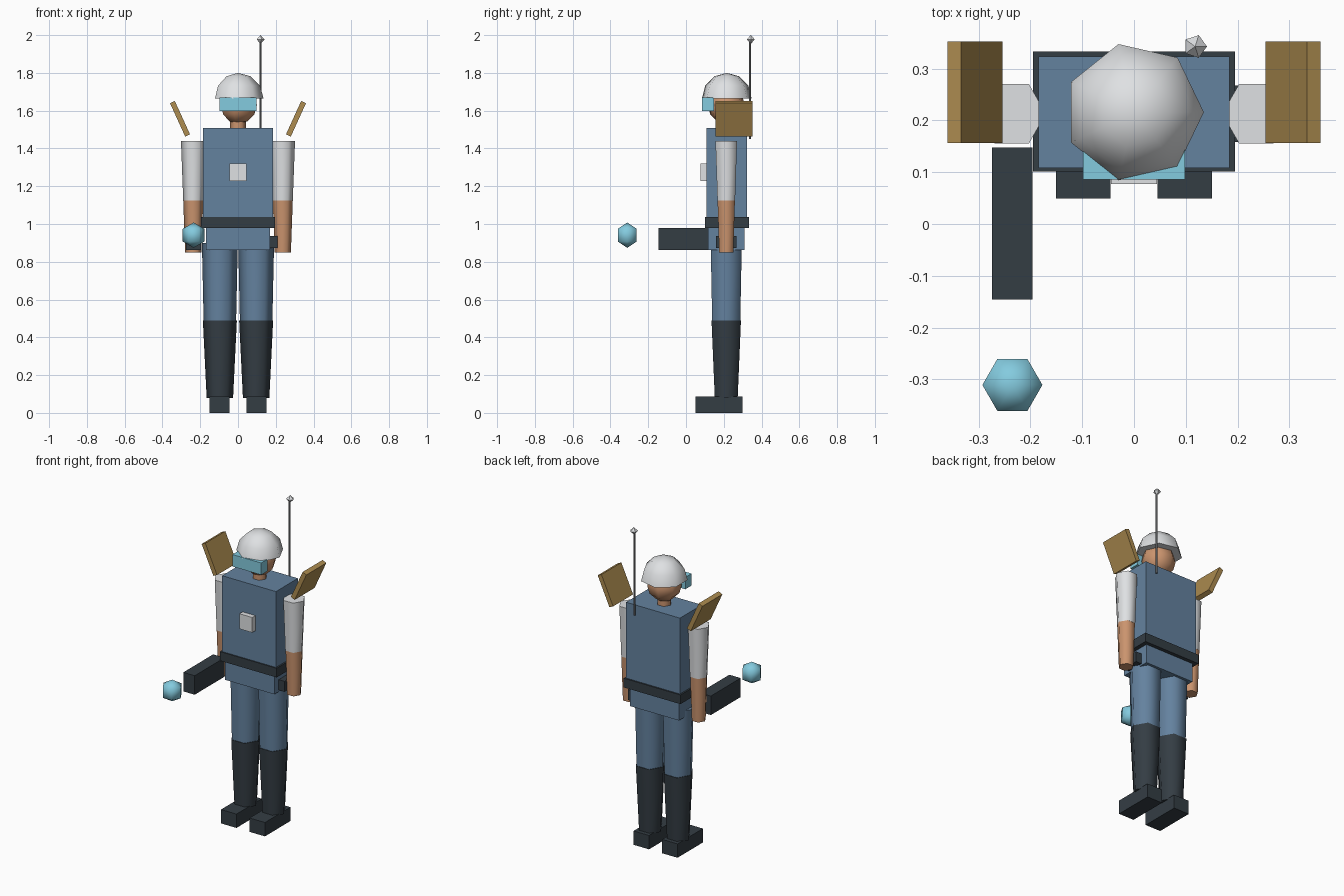
import bpy, bmesh
from math import radians, cos, sin, pi

cube = bpy.data.objects.get("Cube")
if cube:
    bpy.data.objects.remove(cube, do_unlink=True)


def material(name, hex_code):
    # sRGB hex to a linear flat colour
    srgb = [int(hex_code[i:i + 2], 16) / 255 for i in (0, 2, 4)]
    colour = [((c + 0.055) / 1.055) ** 2.4 for c in srgb] + [1]
    mat = bpy.data.materials.new(name)
    mat.use_nodes = True
    mat.diffuse_color = colour
    bsdf = next(n for n in mat.node_tree.nodes if n.type == 'BSDF_PRINCIPLED')
    bsdf.inputs["Base Color"].default_value = colour
    bsdf.inputs["Roughness"].default_value = 0.8
    return mat


blue = material("uniform_blue", "64829F")
dark = material("dark_leather", "343D44")
skin = material("skin", "CB946E")
white = material("off_white", "DFE1E3")
cyan = material("cyan_glow", "84CBDF")
gold = material("bronze", "AD8C50")
grey = material("metal_grey", "8C8E90")


def add_object(name, bm, mat):
    bmesh.ops.recalc_face_normals(bm, faces=bm.faces)
    mesh = bpy.data.meshes.new(name)
    bm.to_mesh(mesh)
    bm.free()
    mesh.materials.append(mat)
    obj = bpy.data.objects.new(name, mesh)
    bpy.context.collection.objects.link(obj)
    return obj


def box(name, mat, centre, size, tilt=0):
    bm = bmesh.new()
    bmesh.ops.create_cube(bm, size=1)
    bmesh.ops.scale(bm, vec=size, verts=bm.verts)
    obj = add_object(name, bm, mat)
    obj.location = centre
    obj.rotation_euler.y = tilt
    return obj


def lathe(name, mat, centre, profile, sides, smooth=True):
    # profile is (radius, height) pairs from bottom to top, with capped ends
    bm = bmesh.new()
    rings = []
    for r, z in profile:
        count = sides if r > 0.0001 else 1
        rings.append([bm.verts.new((r * cos(2 * pi * i / sides),
                                    r * sin(2 * pi * i / sides), z))
                      for i in range(count)])
    for low, high in zip(rings, rings[1:]):
        for i in range(sides):
            j = (i + 1) % sides
            if len(low) == 1:
                bm.faces.new((low[0], high[j], high[i]))
            elif len(high) == 1:
                bm.faces.new((low[i], low[j], high[0]))
            else:
                bm.faces.new((low[i], low[j], high[j], high[i]))
    for ring in (rings[0], rings[-1]):
        if len(ring) > 1:
            bm.faces.new(ring)
    obj = add_object(name, bm, mat)
    obj.location = centre
    if smooth:
        bpy.ops.object.select_all(action='DESELECT')
        obj.select_set(True)
        bpy.context.view_layer.objects.active = obj
        bpy.ops.object.shade_smooth_by_angle(angle=radians(65))
    return obj


def arc(radius, steps, start=-90):
    # profile of a ball from a starting latitude up to the pole
    lats = [radians(start + (90 - start) * i / steps) for i in range(steps + 1)]
    return [(radius * cos(a), radius * sin(a)) for a in lats]


MID = 0.213  # depth of the body's centre line

# Trunk
box("torso", blue, (0, 0.216, 1.27), (0.37, 0.216, 0.476))
box("belt", dark, (0, 0.217, 1.008), (0.39, 0.232, 0.057))
box("hips", blue, (0, MID, 0.921), (0.338, 0.195, 0.118))
box("chest_badge", white, (0, 0.093, 1.274), (0.088, 0.032, 0.094))

# Head
lathe("neck", skin, (0, MID, 0), [(0.043, 1.49), (0.043, 1.57)], 6)
lathe("head", skin, (0, MID, 1.63), arc(0.1, 6), 7)
lathe("helmet", white, (0, 0.216, 1.665), arc(0.135, 3, 0), 7)
box("visor", cyan, (0, 0.117, 1.634), (0.198, 0.062, 0.074))

# Limbs and shoulder plates on both sides
for side, s in (("left", 1), ("right", -1)):
    lathe(side + "_sleeve", white, (s * 0.236, MID, 0),
          [(0.054, 1.125), (0.066, 1.44)], 6)
    lathe(side + "_forearm", skin, (s * 0.237, MID, 0),
          [(0.043, 0.85), (0.053, 1.125)], 6)
    lathe(side + "_thigh", blue, (s * 0.096, MID, 0),
          [(0.086, 0.49), (0.095, 0.9)], 6)
    lathe(side + "_boot", dark, (s * 0.096, MID, 0),
          [(0.07, 0.08), (0.09, 0.49)], 6)
    box(side + "_foot", dark, (s * 0.098, 0.174, 0.043), (0.106, 0.25, 0.086))
    box(side + "_shoulder_plate", gold, (s * 0.307, 0.255, 1.557),
        (0.028, 0.196, 0.194), s * radians(24.5))

# Hip pouch
box("hip_pouch", dark, (0.185, MID, 0.905), (0.05, 0.11, 0.065))

# Hand weapon and its floating energy orb
box("blaster", dark, (-0.235, 0.001, 0.921), (0.078, 0.293, 0.118))
lathe("energy_orb", cyan, (-0.235, -0.311, 0.941), arc(0.067, 3), 6)

# Antenna on the back
lathe("antenna_rod", grey, (0.118, 0.339, 0), [(0.006, 1.45), (0.006, 1.97)], 5)
lathe("antenna_tip", white, (0.118, 0.343, 1.977), arc(0.023, 2), 5, False)
